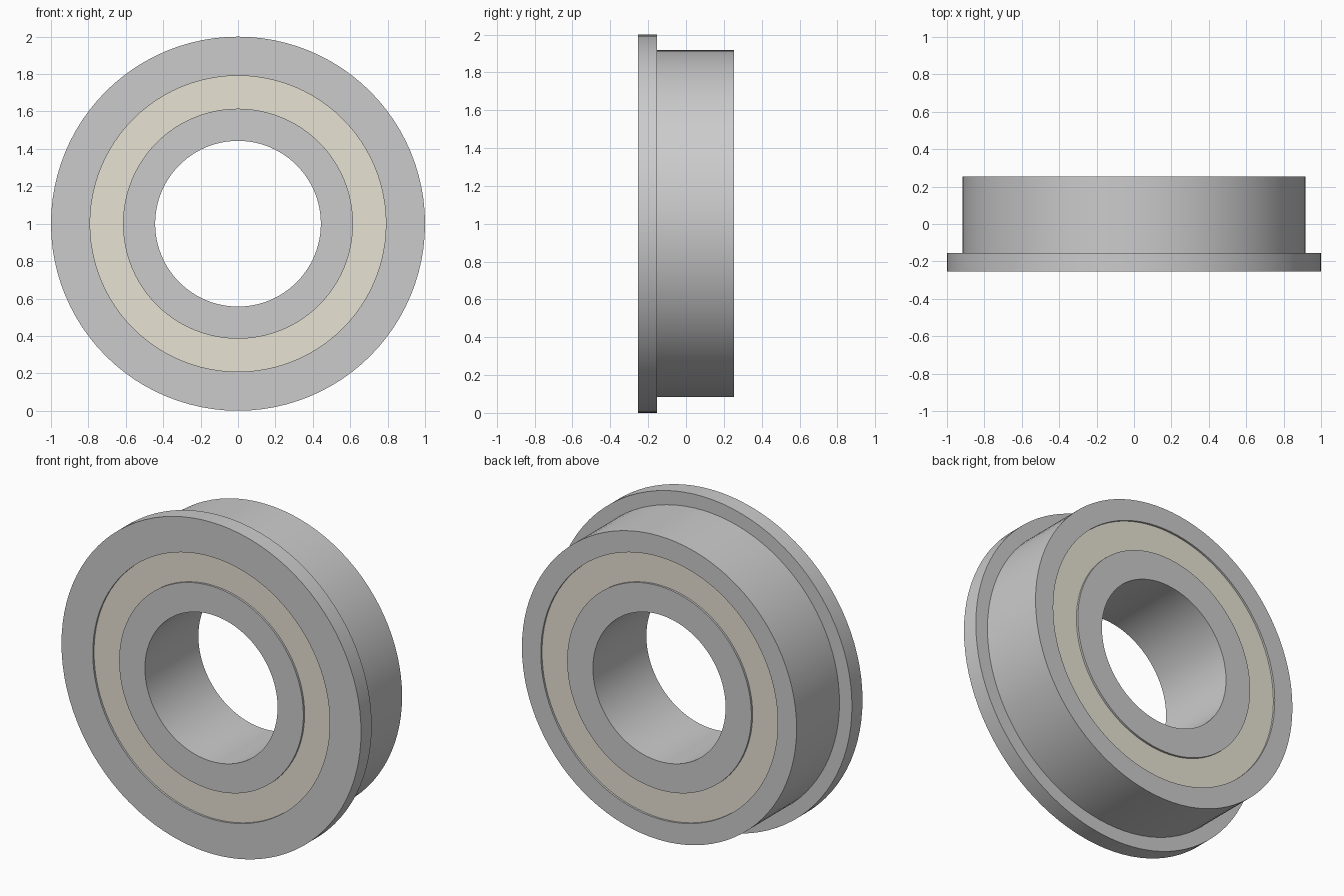
import bpy, bmesh, math
from mathutils import Matrix, Vector

if "Cube" in bpy.data.objects:
    bpy.data.objects.remove(bpy.data.objects["Cube"])

SEGMENTS = 96
HALF = 0.255      # half the bearing width
RECESS = 0.012    # depth of the shield below the ring faces


def lathe(name, profile, color=None):
    """Spin a closed (radius, y) profile about the y axis through z = 1."""
    bm = bmesh.new()
    rings = []
    for i in range(SEGMENTS):
        a = 2 * math.pi * i / SEGMENTS
        rings.append([bm.verts.new((r * math.sin(a), y, 1 + r * math.cos(a)))
                      for r, y in profile])
    n = len(profile)
    for i in range(SEGMENTS):
        a, b = rings[i], rings[(i + 1) % SEGMENTS]
        for j in range(n):
            k = (j + 1) % n
            bm.faces.new((a[j], a[k], b[k], b[j]))
    bmesh.ops.recalc_face_normals(bm, faces=bm.faces)
    mesh = bpy.data.meshes.new(name)
    bm.to_mesh(mesh)
    bm.free()
    obj = bpy.data.objects.new(name, mesh)
    bpy.context.collection.objects.link(obj)
    if color:
        mat = bpy.data.materials.new(name + "_tan")
        mat.diffuse_color = color
        mat.use_nodes = True
        mat.node_tree.nodes["Principled BSDF"].inputs["Base Color"].default_value = mat.diffuse_color
        mesh.materials.append(mat)
    bpy.ops.object.select_all(action='DESELECT')
    obj.select_set(True)
    bpy.context.view_layer.objects.active = obj
    bpy.ops.object.shade_smooth_by_angle(angle=math.radians(30))
    return obj


def band(r0, r1, half):
    return [(r0, -half), (r1, -half), (r1, half), (r0, half)]


# Outer race with the flange at the front
lathe("outer_race", [(0.791, -HALF), (1.0, -HALF), (1.0, -0.154),
                     (0.917, -0.154), (0.917, HALF), (0.791, HALF)])

# Inner race around the open bore
lathe("inner_race", band(0.443, 0.615, HALF))

# Slightly recessed shield filling the gap between the races on both faces
lathe("shield", band(0.615, 0.791, HALF - RECESS), (0.80, 0.76, 0.65, 1))
